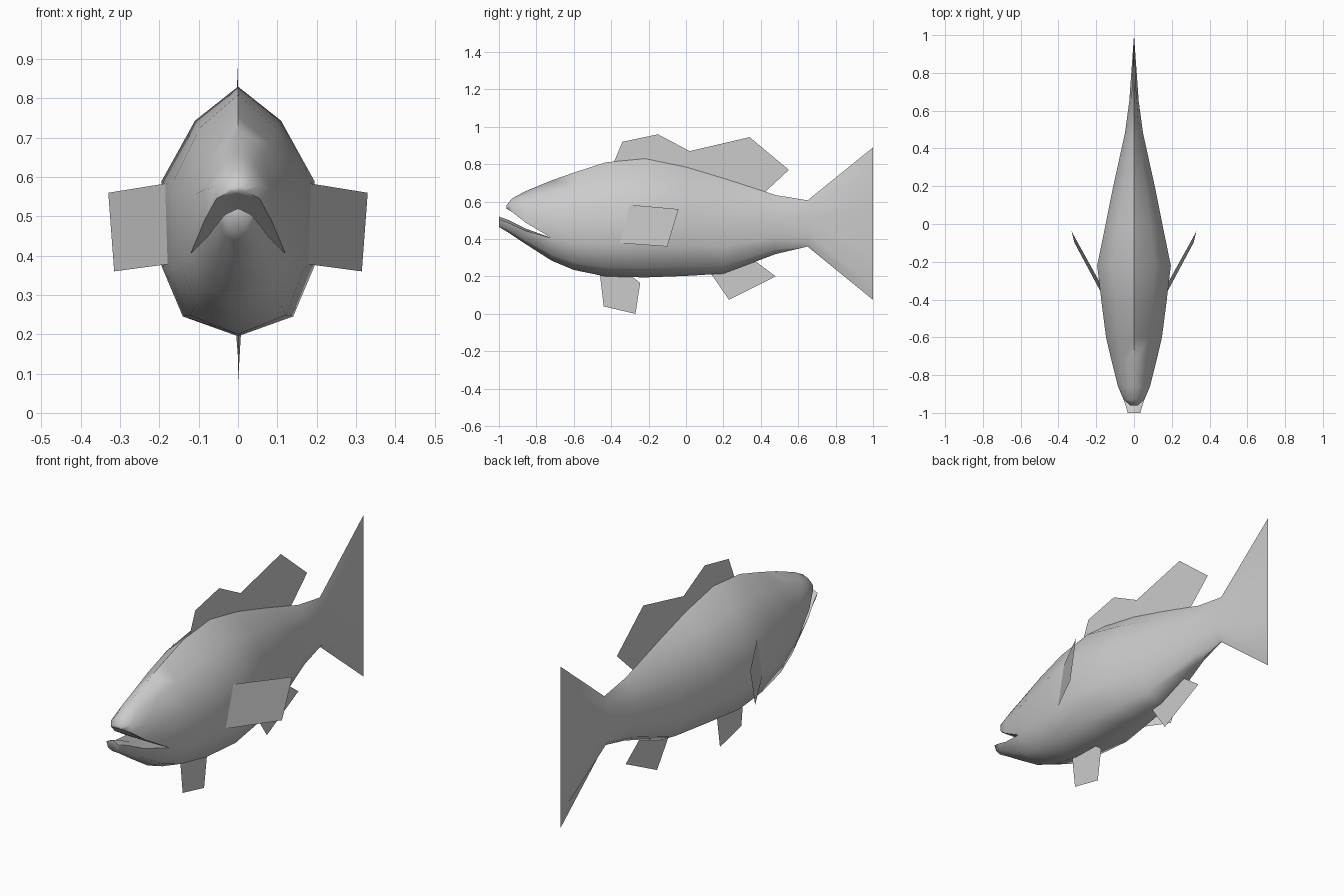
import bpy
import bmesh
import math

cube = bpy.data.objects.get("Cube")
if cube:
    bpy.data.objects.remove(cube, do_unlink=True)

grey = bpy.data.materials.new("plain grey")
grey.use_nodes = True
colour = (0.6, 0.6, 0.6, 1)
grey.diffuse_color = colour
grey.node_tree.nodes["Principled BSDF"].inputs["Base Color"].default_value = colour

# Half sections as (share of width, share of height), split at the lip line
UPPER = [(0, 1), (0.56, 0.81), (1, 0.47), (1, 0)]
LOWER = [(1, 1), (0.72, 0.28), (0, 0)]
LIP = 0.283


def half(section, y, high, low, width):
    return [(w * width, y, low + h * (high - low)) for w, h in section]


def mirrored(points):
    """Close a half section, whose ends lie on the middle plane."""
    return points + [(-x, y, z) for x, y, z in reversed(points[1:-1])]


def body_ring(y, top, bottom, width):
    lip = bottom + LIP * (top - bottom)
    return mirrored(half(UPPER, y, top, lip, width)
                    + half(LOWER, y, lip, bottom, width)[1:])


def upper_ring(y, top, lip, width, mid=0):
    return mirrored(half(UPPER, y, top, lip, width) + [(0, y, lip + mid)])


def jaw_ring(y, lip, bottom, width, mid=0):
    return mirrored([(0, y, lip + mid)] + half(LOWER, y, lip, bottom, width))


def loft(bm, rings, cap=False):
    rows = [[bm.verts.new(p) for p in ring] for ring in rings]
    for a, b in zip(rows, rows[1:]):
        for i in range(len(a)):
            j = (i + 1) % len(a)
            bm.faces.new((a[i], a[j], b[j], b[i]))
    if cap:
        bm.faces.new(rows[-1])


def finish(name, bm, angle):
    mesh = bpy.data.meshes.new(name)
    bm.to_mesh(mesh)
    bm.free()
    obj = bpy.data.objects.new(name, mesh)
    bpy.context.collection.objects.link(obj)
    mesh.materials.append(grey)
    bpy.ops.object.select_all(action="DESELECT")
    obj.select_set(True)
    bpy.context.view_layer.objects.active = obj
    bpy.ops.object.shade_smooth_by_angle(angle=math.radians(angle))
    return obj


def sheet(name, points):
    bm = bmesh.new()
    bm.faces.new([bm.verts.new(p) for p in points])
    return finish(name, bm, 30)


# Body and tail: y, top, bottom, half width
stations = [
    (-0.72, 0.713, 0.285, 0.12), (-0.6, 0.755, 0.235, 0.148),
    (-0.43, 0.81, 0.2, 0.17), (-0.22, 0.83, 0.195, 0.195),
    (0, 0.785, 0.203, 0.15), (0.2, 0.725, 0.215, 0.11),
    (0.48, 0.635, 0.32, 0.048), (0.65, 0.607, 0.36, 0.025),
    (1, 0.89, 0.075, 0),
]
body = bmesh.new()
loft(body, [body_ring(*s) for s in stations])

# Open mouth: snout and lower jaw both start at the first body ring
y, top, bottom, width = stations[0]
lip = bottom + LIP * (top - bottom)
loft(body, [upper_ring(y, top, lip, width),
            upper_ring(-0.86, 0.655, 0.49, 0.085, 0.01),
            upper_ring(-0.93, 0.617, 0.545, 0.055, 0.01),
            upper_ring(-0.96, 0.58, 0.563, 0.02)], cap=True)
loft(body, [jaw_ring(y, lip, bottom, width),
            jaw_ring(-0.86, 0.445, 0.375, 0.08, 0.012),
            jaw_ring(-0.95, 0.487, 0.435, 0.048, 0.015),
            jaw_ring(-1, 0.505, 0.465, 0.033, 0.015)], cap=True)
bmesh.ops.remove_doubles(body, verts=body.verts, dist=0.0005)
bmesh.ops.recalc_face_normals(body, faces=body.faces)
finish("body", body, 78)

# Middle fins, as (y, z) outlines
fins = {
    "dorsal_fin": [(-0.39, 0.8), (-0.34, 0.92), (-0.15, 0.96), (0.02, 0.87),
                   (0.34, 0.945), (0.55, 0.77), (0.41, 0.64), (0, 0.75)],
    "anal_fin": [(0.13, 0.22), (0.23, 0.075), (0.48, 0.2), (0.36, 0.29)],
    "pelvic_fin": [(-0.46, 0.21), (-0.44, 0.04), (-0.27, 0),
                   (-0.245, 0.165), (-0.3, 0.21)],
}
for name, outline in fins.items():
    sheet(name, [(0, y, z) for y, z in outline])

# Side fins, swept back from the flanks
for side, name in ((1, "left_side_fin"), (-1, "right_side_fin")):
    sheet(name, [(side * x, y, z) for x, y, z in (
        (0.175, -0.32, 0.585), (0.33, -0.04, 0.56),
        (0.315, -0.1, 0.36), (0.165, -0.38, 0.38))])
